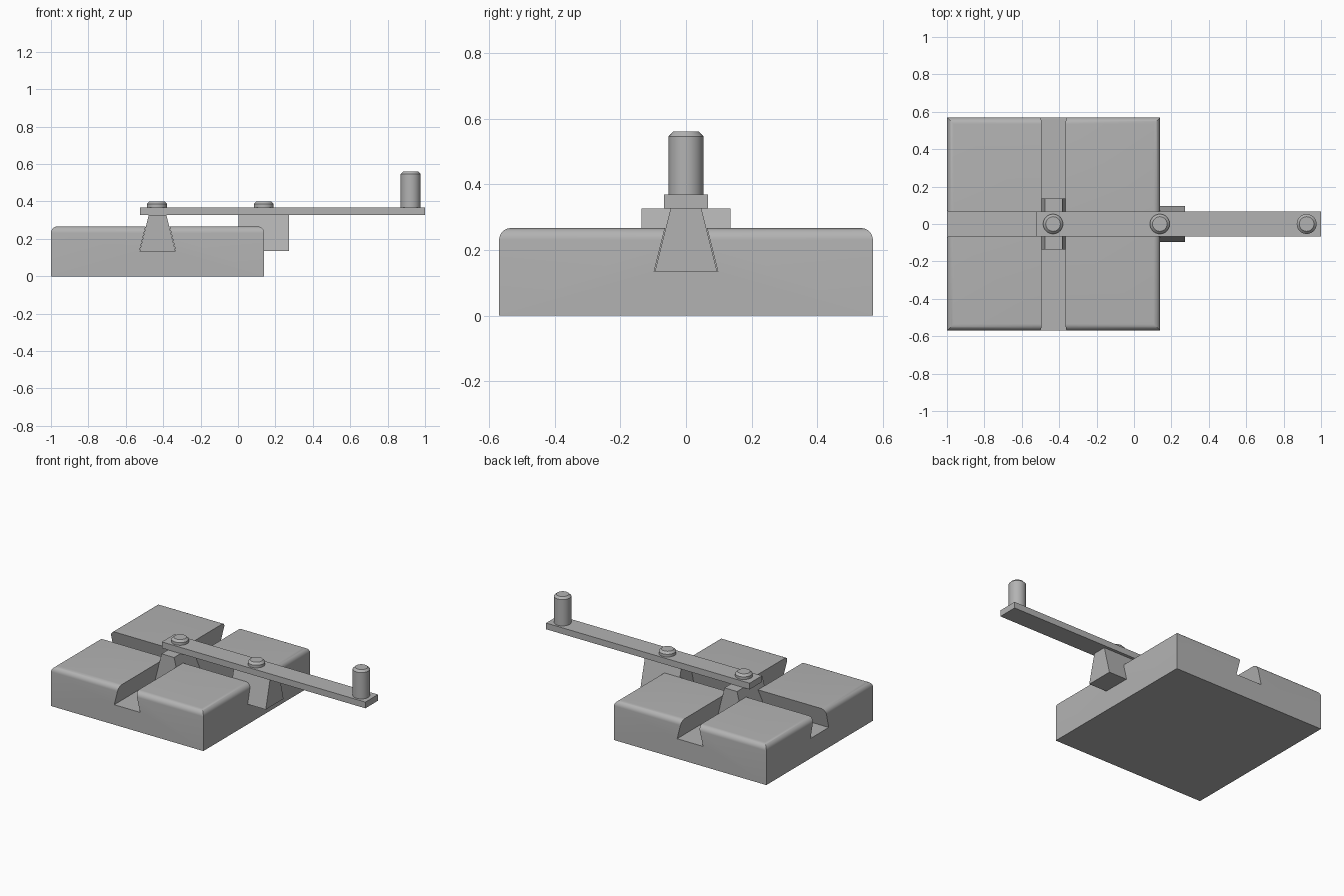
import bpy, bmesh, math
from mathutils import Matrix, Vector

if "Cube" in bpy.data.objects:
    bpy.data.objects.remove(bpy.data.objects["Cube"])

CX = -0.43                       # centre of the base block along x
HALF = 0.57                      # half side of the base block
TOP = 0.267                      # top of the base block
FLOOR = 0.135                    # floor of the grooves
ARM_Z0, ARM_Z1 = 0.327, 0.369

grey = bpy.data.materials.new("plain_grey")
grey.diffuse_color = (0.45, 0.45, 0.45, 1)
grey.use_nodes = True
grey.node_tree.nodes["Principled BSDF"].inputs["Base Color"].default_value = grey.diffuse_color


def finish(name, bm):
    bmesh.ops.recalc_face_normals(bm, faces=bm.faces)
    mesh = bpy.data.meshes.new(name)
    bm.to_mesh(mesh)
    bm.free()
    mesh.materials.append(grey)
    obj = bpy.data.objects.new(name, mesh)
    bpy.context.collection.objects.link(obj)
    return obj


def smooth(obj):
    bpy.ops.object.select_all(action='DESELECT')
    obj.select_set(True)
    bpy.context.view_layer.objects.active = obj
    bpy.ops.object.shade_smooth_by_angle(angle=math.radians(30))


def box(name, x0, x1, y0, y1, z0, z1):
    bm = bmesh.new()
    bmesh.ops.create_cube(bm, size=1)
    bmesh.ops.scale(bm, vec=(x1 - x0, y1 - y0, z1 - z0), verts=bm.verts)
    bmesh.ops.translate(bm, vec=((x0 + x1) / 2, (y0 + y1) / 2, (z0 + z1) / 2), verts=bm.verts)
    return finish(name, bm)


def dovetail(name, x, length, low, high, z0, z1, turn=0):
    """Trapezoid bar running along y, turned about z and moved to x."""
    bm = bmesh.new()
    profile = [(-low, z0), (low, z0), (high, z1), (-high, z1)]
    face = bm.faces.new([bm.verts.new((px, -length / 2, pz)) for px, pz in profile])
    ext = bmesh.ops.extrude_face_region(bm, geom=[face])
    verts = [v for v in ext["geom"] if isinstance(v, bmesh.types.BMVert)]
    bmesh.ops.translate(bm, vec=(0, length, 0), verts=verts)
    bm.transform(Matrix.Translation((x, 0, 0)) @ Matrix.Rotation(turn, 4, 'Z'))
    return finish(name, bm)


def pin(name, x, z0, z1, radius=0.053, chamfer=0.014, sides=48):
    """Upright cylinder with a chamfered top rim."""
    bm = bmesh.new()
    bmesh.ops.create_cone(bm, cap_ends=True, segments=sides, radius1=radius,
                          radius2=radius, depth=z1 - z0)
    bmesh.ops.translate(bm, vec=(x, 0, (z0 + z1) / 2), verts=bm.verts)
    rim = [e for e in bm.edges if all(v.co.z > z1 - 1e-4 for v in e.verts)]
    bmesh.ops.bevel(bm, geom=rim, offset=chamfer, segments=1, affect='EDGES')
    smooth(finish(name, bm))


# Base block with rounded top edges
base = box("base_block", CX - HALF, CX + HALF, -HALF, HALF, 0, TOP)
bm = bmesh.new()
bm.from_mesh(base.data)
rim = [e for e in bm.edges if all(v.co.z > TOP - 1e-4 for v in e.verts)]
bmesh.ops.bevel(bm, geom=rim, offset=0.036, segments=8, profile=0.5, affect='EDGES')
bm.to_mesh(base.data)
bm.free()

# Two crossing dovetail grooves cut into the base
slope = 0.25                     # inward lean of the dovetail sides
cut_top = 0.4
for i, turn in enumerate((0, math.pi / 2)):
    cutter = dovetail(f"groove_cutter_{i + 1}", CX, 2 * HALF + 0.2, 0.097,
                      0.097 - slope * (cut_top - FLOOR), FLOOR, cut_top, turn)
    cutter.hide_render = True
    cutter.hide_viewport = True
    mod = base.modifiers.new("groove", 'BOOLEAN')
    mod.operation = 'DIFFERENCE'
    mod.solver = 'EXACT'
    mod.object = cutter

# Bake the grooves, then drop the cutters
bpy.context.view_layer.update()
baked = bpy.data.meshes.new_from_object(base.evaluated_get(bpy.context.evaluated_depsgraph_get()))
base.modifiers.clear()
base.data = baked
for obj in [o for o in bpy.data.objects if o.name.startswith("groove_cutter")]:
    bpy.data.objects.remove(obj)
smooth(base)

# Sliders riding in the grooves
dovetail("cross_slider", CX, 0.272, 0.095, 0.047, FLOOR, ARM_Z0)
dovetail("long_slider", 0.138, 0.272, 0.095, 0.047, FLOOR, ARM_Z0, math.pi / 2)

# Swinging arm, its two pivots and the handle
box("arm", -0.523, 1.0, -0.067, 0.067, ARM_Z0, ARM_Z1)
pin("cross_pivot", CX - 0.003, ARM_Z1, 0.401)
pin("long_pivot", 0.138, ARM_Z1, 0.401)
pin("handle", 0.923, ARM_Z1, 0.561)
